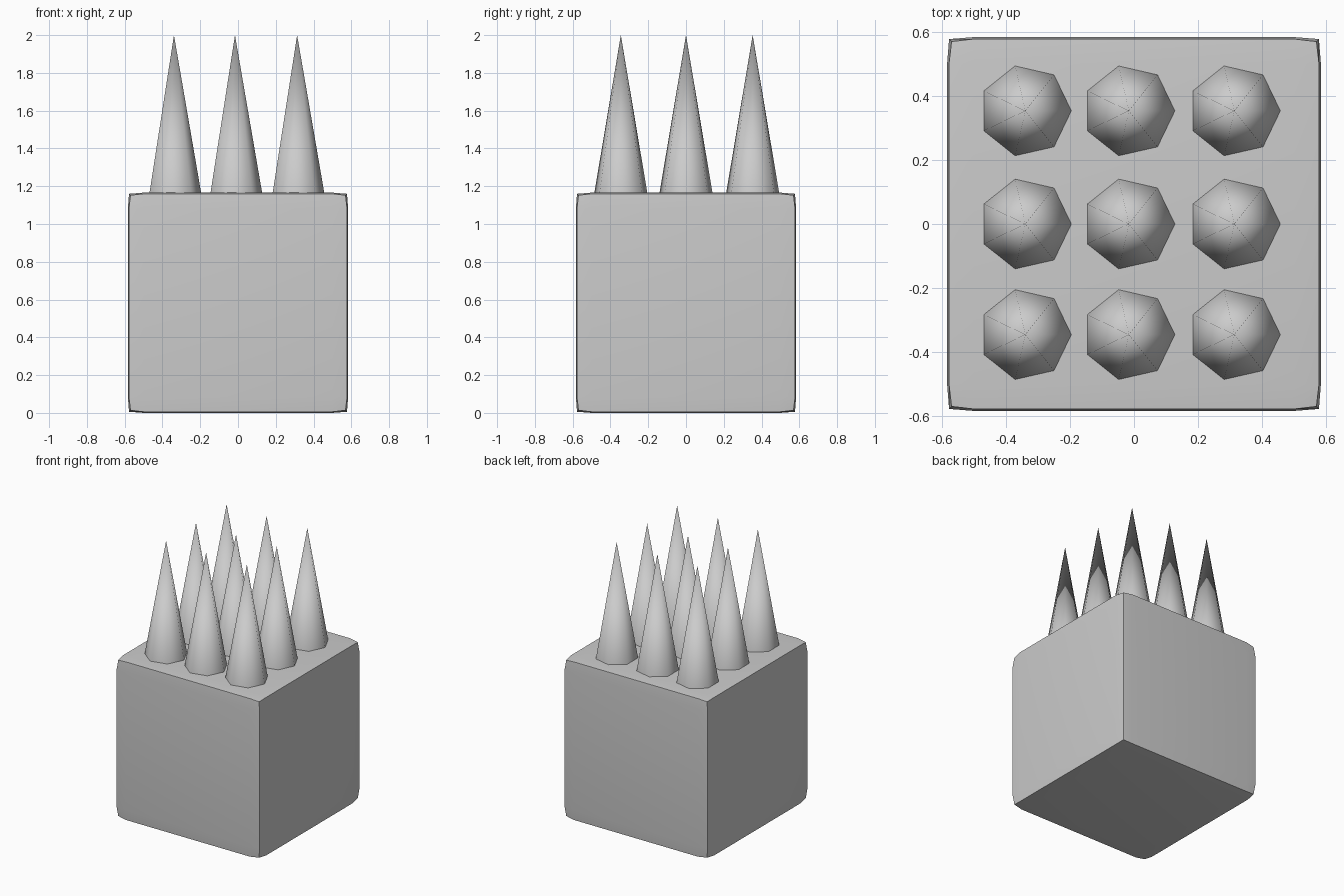
import bpy, bmesh, math

if "Cube" in bpy.data.objects:
    bpy.data.objects.remove(bpy.data.objects["Cube"])

H = 0.583          # half size of the block
TOP = 2 * H


def finish(bm, name, angle):
    mesh = bpy.data.meshes.new(name)
    bm.to_mesh(mesh)
    bm.free()
    obj = bpy.data.objects.new(name, mesh)
    bpy.context.collection.objects.link(obj)
    bpy.ops.object.select_all(action='DESELECT')
    obj.select_set(True)
    bpy.context.view_layer.objects.active = obj
    bpy.ops.object.shade_smooth_by_angle(angle=math.radians(angle))
    return obj


# Block: cube split 3 x 3 per face, edges and corners pulled slightly inwards
bm = bmesh.new()
bmesh.ops.create_cube(bm, size=2)
bmesh.ops.subdivide_edges(bm, edges=bm.edges[:], cuts=2, use_grid_fill=True)
outer_size = {1: H, 2: 0.577, 3: 0.569}   # face, edge, corner
for v in bm.verts:
    outer = [abs(c) > 0.9 for c in v.co]
    size = outer_size[sum(outer)]
    for i in range(3):
        v.co[i] = math.copysign(size if outer[i] else 0.5, v.co[i])
    v.co.z += H
finish(bm, "block", 40)

# Spikes: 3 x 3 seven-sided cones standing on the block
for row, y in enumerate((-0.345, 0.0, 0.353)):
    for col, x in enumerate((-0.339, -0.016, 0.313)):
        bm = bmesh.new()
        bmesh.ops.create_cone(bm, cap_ends=True, segments=7, radius1=0.1436,
                              radius2=0, depth=2 - TOP)
        bmesh.ops.remove_doubles(bm, verts=bm.verts[:], dist=0.0001)
        # turn so that one base corner points to +x
        base = min(bm.verts, key=lambda v: (v.co.z, -v.co.y))
        turn = -math.atan2(base.co.y, base.co.x)
        for v in bm.verts:
            c, s = math.cos(turn), math.sin(turn)
            v.co = (c * v.co.x - s * v.co.y + x,
                    s * v.co.x + c * v.co.y + y,
                    v.co.z + (2 + TOP) / 2)
        finish(bm, f"spike_{row}_{col}", 60)
